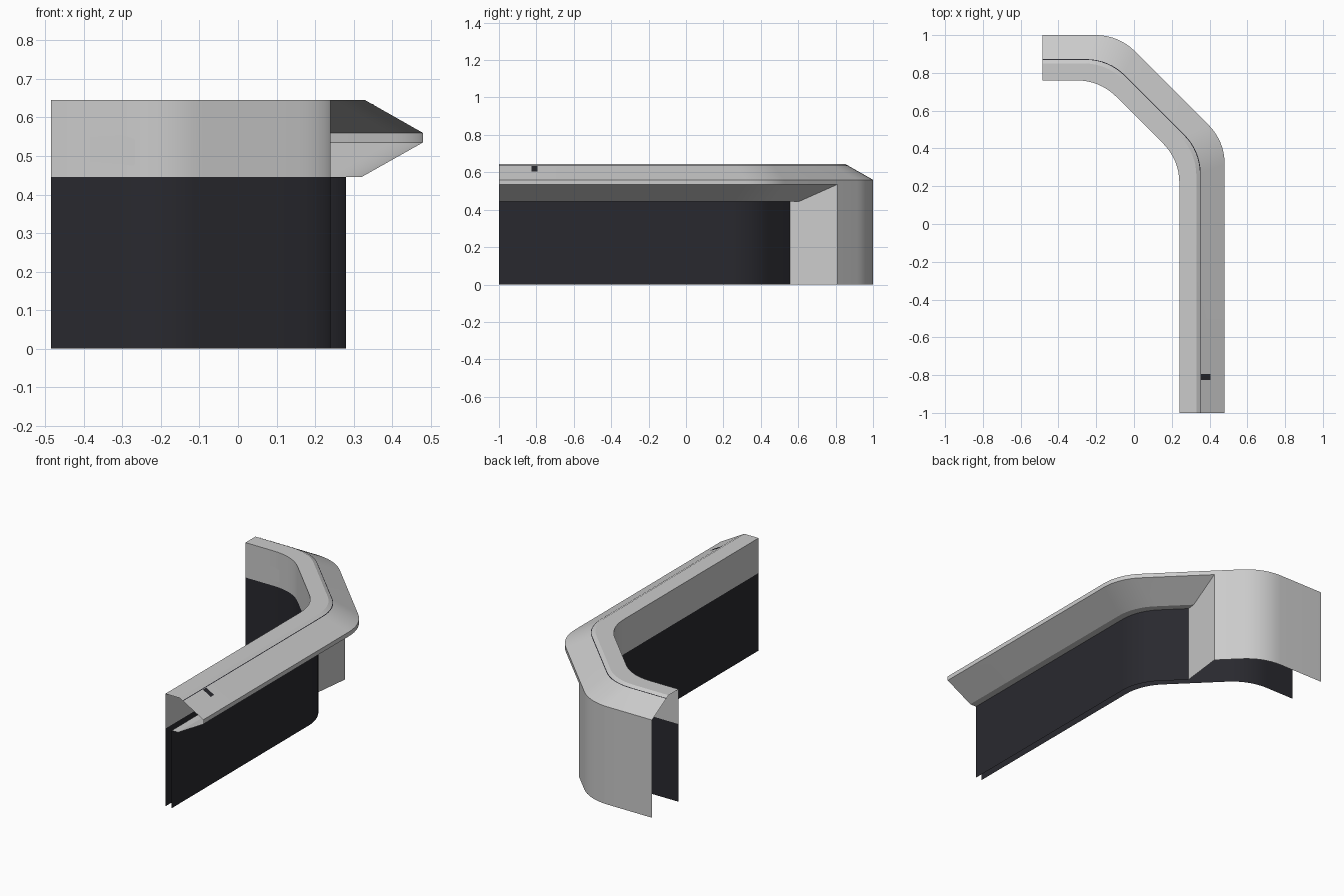
import bpy, math
from mathutils import Vector

if "Cube" in bpy.data.objects:
    bpy.data.objects.remove(bpy.data.objects["Cube"])

RADIUS, STEPS = 0.29, 8
SPLIT = STEPS + 2          # path index where the overhang becomes a full wall


def material(name, rgb):
    m = bpy.data.materials.new(name)
    m.diffuse_color = (*rgb, 1)
    m.use_nodes = True
    m.node_tree.nodes["Principled BSDF"].inputs["Base Color"].default_value = m.diffuse_color
    return m


dark = material("dark_panel", (0.022, 0.022, 0.028))


def fillet(corner, d_in, d_out):
    """Points of an arc rounding a corner between two directions."""
    t = RADIUS * math.tan(d_in.angle(d_out) / 2)
    start = corner - d_in * t
    left = Vector((-d_in.y, d_in.x))
    centre = start + left * RADIUS
    a0 = math.atan2(-left.y, -left.x)
    turn = d_in.angle(d_out)
    return [centre + RADIUS * Vector((math.cos(a0 + turn * i / STEPS),
                                      math.sin(a0 + turn * i / STEPS)))
            for i in range(STEPS + 1)]


def plan(d):
    """Plan path of the counter, offset outward by d from its inner face."""
    x, y, s = 0.24 + d, 0.76 + d, 0.58 + d * math.sqrt(2)
    up, left = Vector((0, 1)), Vector((-1, 0))
    diag = (up + left).normalized()
    sx = 0.074 + 0.15 * d
    return ([Vector((x, -1))] + fillet(Vector((x, s - x)), up, diag)
            + [Vector((sx, s - sx))]
            + fillet(Vector((s - y, y)), diag, left) + [Vector((-0.485, y))])


def make(name, verts, faces, mat=None):
    me = bpy.data.meshes.new(name)
    me.from_pydata(verts, [], faces)
    ob = bpy.data.objects.new(name, me)
    bpy.context.collection.objects.link(ob)
    if mat:
        me.materials.append(mat)
    bpy.context.view_layer.objects.active = ob
    ob.select_set(True)
    bpy.ops.object.shade_smooth_by_angle(angle=math.radians(25))
    ob.select_set(False)
    return ob


def sweep(name, profile, lo=0, hi=None, mat=None):
    """Sweep an open (offset, height) profile along part of the plan path."""
    rows = [[(p.x, p.y, z) for p in plan(d)[lo:hi]] for d, z in profile]
    n = len(rows[0])
    faces = [(j * n + i, (j + 1) * n + i, (j + 1) * n + i + 1, j * n + i + 1)
             for j in range(len(rows) - 1) for i in range(n - 1)]
    return make(name, [v for r in rows for v in r], faces, mat)


# Inner face and sloping countertop along the whole path
sweep("inner_lower_panel", [(0, 0), (0, 0.445)], mat=dark)
sweep("countertop", [(0, 0.445), (0, 0.645), (0.09, 0.645), (0.24, 0.56)])

# Overhang and recessed base on the long leg
sweep("overhang_underside", [(0.24, 0.56), (0.24, 0.535), (0.08, 0.445), (0.04, 0.445)],
      hi=SPLIT + 1)
sweep("outer_base_panel", [(0.04, 0.445), (0.04, 0)], hi=SPLIT + 1, mat=dark)

# Full-height outer wall on the short leg
sweep("outer_wall", [(0.24, 0.56), (0.24, 0)], lo=SPLIT)

# Face closing the step between recessed base and full wall
end = [(0.04, 0), (0.24, 0), (0.24, 0.535), (0.08, 0.445), (0.04, 0.445)]
make("step_face", [(*plan(d)[SPLIT], z) for d, z in end], [range(5)])

# Thin seam along the countertop slope
sweep("countertop_seam", [(0.109, 0.6355), (0.113, 0.6335)], mat=dark)

# Small dark inset on the slope
slope = lambda x: 0.645 - (x - 0.33) * 0.085 / 0.15 + 0.002
make("slope_inset", [(x, y, slope(x)) for x, y in
     ((0.355, -0.825), (0.405, -0.825), (0.405, -0.795), (0.355, -0.795))],
     [(0, 1, 2, 3)], dark)

# Small plate on the inner face of the short leg
make("inner_plate", [(x, 0.758, z) for x, z in
     ((-0.385, 0.485), (-0.27, 0.475), (-0.25, 0.52), (-0.27, 0.545), (-0.3, 0.555), (-0.385, 0.55))],
     [range(6)])
